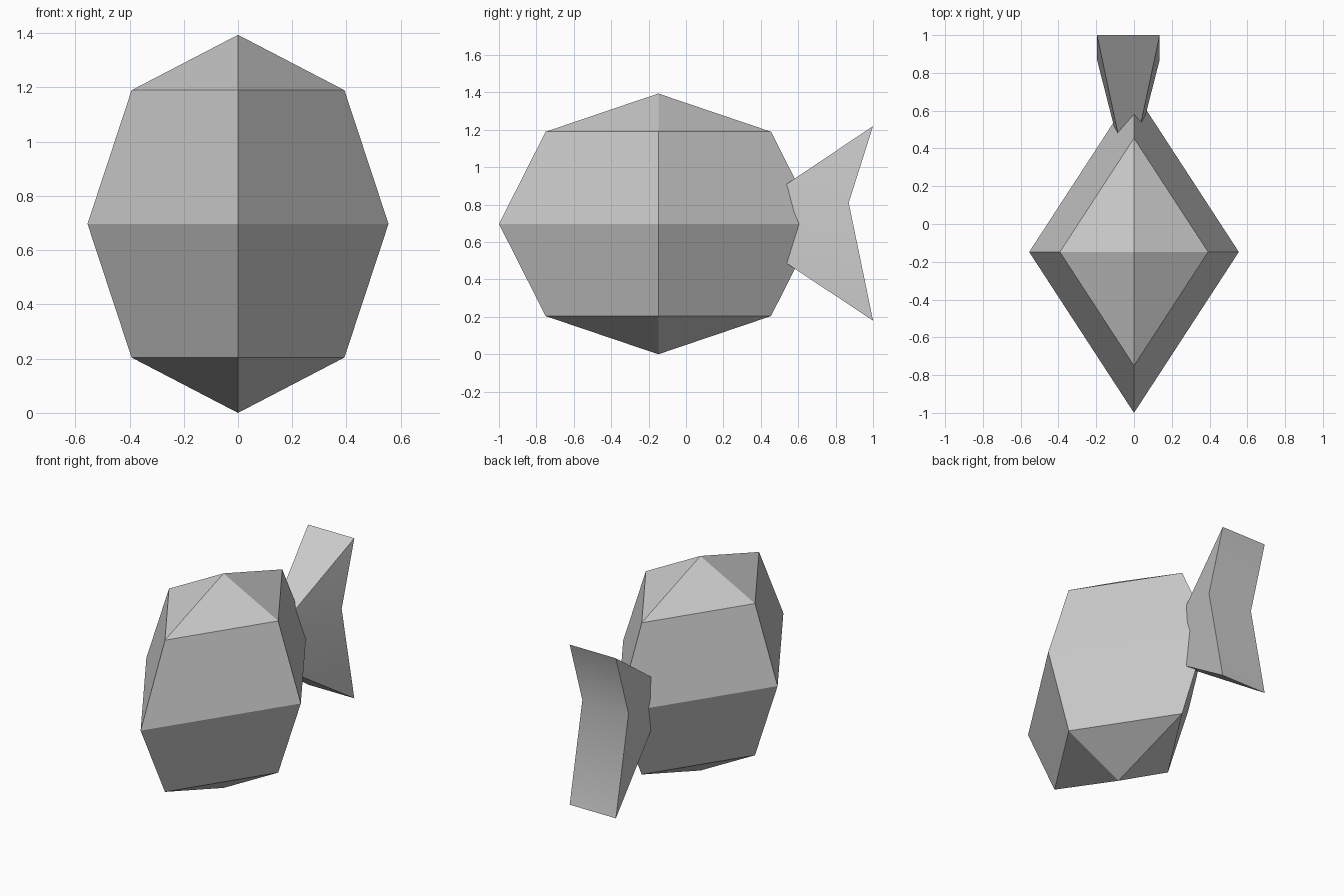
import bpy, bmesh, math
from mathutils import Matrix

if "Cube" in bpy.data.objects:
    bpy.data.objects.remove(bpy.data.objects["Cube"])

grey = bpy.data.materials.new("light_grey")
grey.use_nodes = True
colour = (0.6, 0.6, 0.6, 1)
grey.diffuse_color = colour
grey.node_tree.nodes["Principled BSDF"].inputs["Base Color"].default_value = colour


def finish(name, bm):
    bmesh.ops.recalc_face_normals(bm, faces=bm.faces)
    mesh = bpy.data.meshes.new(name)
    bm.to_mesh(mesh)
    bm.free()
    mesh.materials.append(grey)
    obj = bpy.data.objects.new(name, mesh)
    bpy.context.collection.objects.link(obj)
    bpy.ops.object.select_all(action="DESELECT")
    obj.select_set(True)
    bpy.context.view_layer.objects.active = obj
    bpy.ops.object.shade_smooth_by_angle(angle=math.radians(30))


# Faceted body: a four-sided, four-ring sphere, flattened sideways
bm = bmesh.new()
bmesh.ops.create_uvsphere(
    bm, u_segments=4, v_segments=4, radius=1,
    matrix=Matrix.Translation((0, -0.148, 0.697))
    @ Matrix.Diagonal((0.555, 0.852, 0.697, 1)))
finish("body", bm)

# Tail fin: a notched wedge that tapers to a point inside the body
bm = bmesh.new()
centre_x, half_width = -0.03, 0.166
tip = bm.verts.new((centre_x, 0.22, 0.697))
rear_profile = [(1.0, 1.22), (0.87, 0.81), (1.0, 0.18)]
left, right = [[bm.verts.new((centre_x + side * half_width, y, z))
                for y, z in rear_profile] for side in (1, -1)]
for i in range(2):
    bm.faces.new((left[i], left[i + 1], right[i + 1], right[i]))
    for edge in (left, right):
        bm.faces.new((tip, edge[i], edge[i + 1]))
for i in (0, 2):
    bm.faces.new((tip, left[i], right[i]))
finish("tail_fin", bm)
